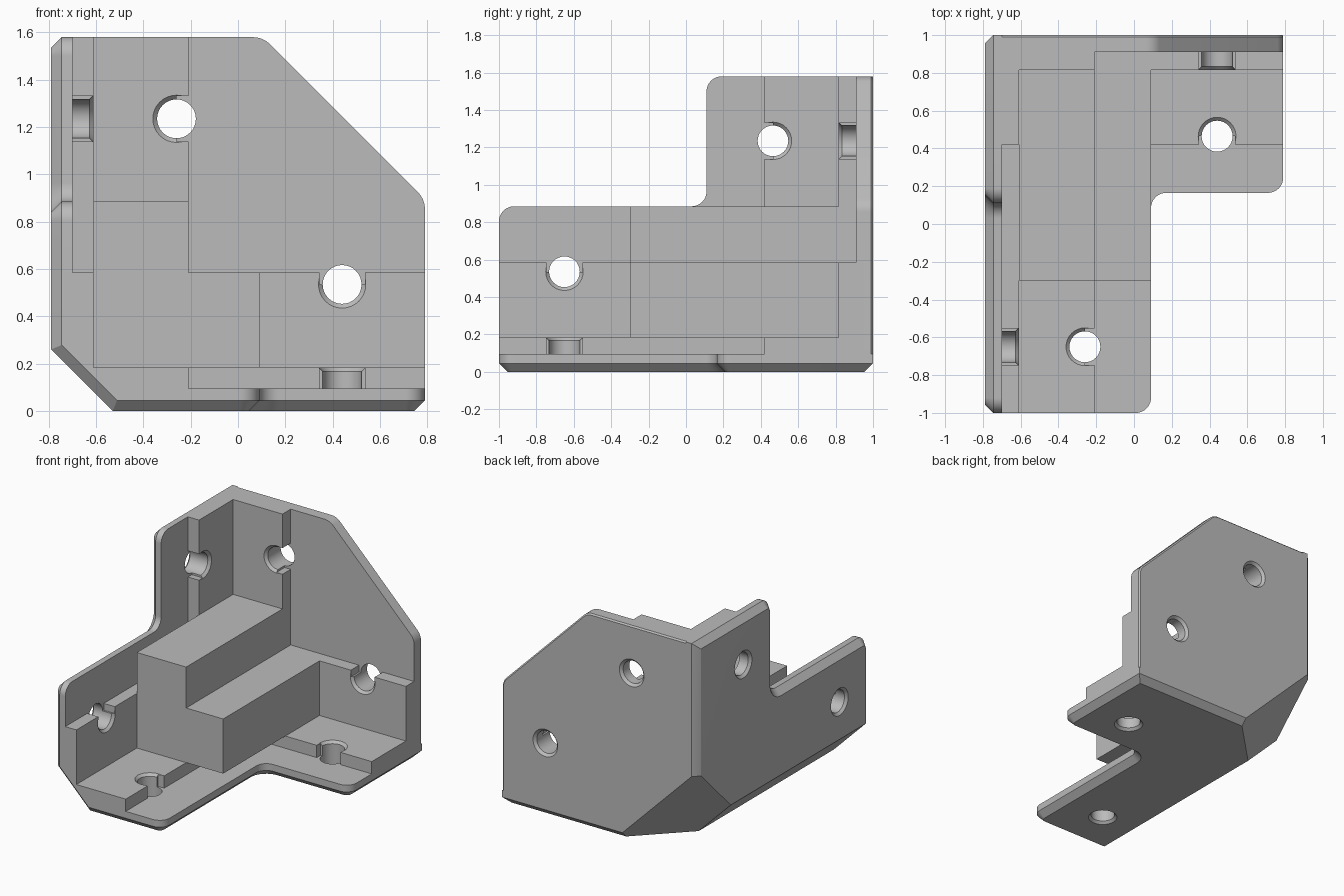
import bpy, bmesh, math
from mathutils import Vector

if "Cube" in bpy.data.objects:
    bpy.data.objects.remove(bpy.data.objects["Cube"])

R = 0.08        # plate corner radius
C = 0.045       # chamfer on the outer edges


def place(axis, depth, p, q):
    co = [p, q]
    co.insert(axis, depth)
    return Vector(co)


def make_object(name, bm):
    bmesh.ops.recalc_face_normals(bm, faces=bm.faces)
    mesh = bpy.data.meshes.new(name)
    bm.to_mesh(mesh)
    bm.free()
    obj = bpy.data.objects.new(name, mesh)
    bpy.context.collection.objects.link(obj)
    return obj


def rounded(corners, steps=8):
    """Counter-clockwise profile; each corner is (p, q) or (p, q, radius)."""
    pts = []
    for i, c in enumerate(corners):
        p = Vector(c[:2])
        if len(c) == 2:
            pts.append(p)
            continue
        u = (Vector(corners[i - 1][:2]) - p).normalized()
        v = (Vector(corners[(i + 1) % len(corners)][:2]) - p).normalized()
        r = c[2]
        t = r / math.tan(u.angle(v) / 2)
        mid = p + (u + v).normalized() * math.hypot(t, r)
        a, b = p + u * t - mid, p + v * t - mid
        pts += [mid + a.lerp(b, k / steps).normalized() * r for k in range(steps + 1)]
    return pts


def inset(pts, d):
    out = []
    for i, p in enumerate(pts):
        e = (p - pts[i - 1]).normalized()
        f = (pts[(i + 1) % len(pts)] - p).normalized()
        n, m = Vector((-e.y, e.x)), Vector((-f.y, f.x))
        out.append(p + (n + m) * (d / (1 + n.dot(m))))
    return out


def loft(name, axis, layers):
    """Solid through rings of (depth, points) along an axis."""
    bm = bmesh.new()
    rings = [[bm.verts.new(place(axis, d, *p)) for p in pts] for d, pts in layers]
    for a, b in zip(rings, rings[1:]):
        for i in range(len(a)):
            bm.faces.new((a[i - 1], a[i], b[i], b[i - 1]))
    bm.faces.new(rings[0])
    bm.faces.new(rings[-1])
    return make_object(name, bm)


def plate(name, axis, inner, outer, chamfer, corners):
    pts = rounded(corners)
    edge = outer - math.copysign(chamfer, outer - inner)
    return loft(name, axis, [(inner, pts), (edge, pts), (outer, inset(pts, chamfer))])


def prism(name, axis, d0, d1, corners):
    pts = rounded(corners)
    return loft(name, axis, [(d0, pts), (d1, pts)])


def combine(base, other, operation):
    mod = base.modifiers.new("combine", "BOOLEAN")
    mod.operation, mod.solver, mod.object = operation, "EXACT", other
    bpy.context.view_layer.objects.active = base
    bpy.ops.object.modifier_apply(modifier=mod.name)
    bpy.data.objects.remove(other)


# Three plates: side, floor and back
bracket = plate("corner_bracket", 0, -0.70, -0.79, C, [
    (-1, 0), (1, 0), (1, 1.58), (0.11, 1.58, R), (0.11, 0.885, R), (-1, 0.885, R)])
parts = [
    plate("floor_plate", 2, 0.095, 0, C, [
        (-0.79, -1), (0.09, -1, R), (0.09, 0.165, R), (0.79, 0.165, R),
        (0.79, 1), (-0.79, 1)]),
    plate("back_plate", 1, 0.91, 1, 0.01, [
        (-0.79, 0), (0.79, 0), (0.79, 0.895, 0.1), (0.105, 1.58, 0.1), (-0.79, 1.58)]),
    # Raised pads on the inner faces
    prism("side_pad", 0, -0.74, -0.61, [
        (-1, 0.05), (0.95, 0.05), (0.95, 1.58), (0.42, 1.58), (0.42, 0.585), (-1, 0.585)]),
    prism("floor_pad", 2, 0.05, 0.185, [
        (-0.74, -1), (-0.21, -1), (-0.21, 0.42), (0.79, 0.42), (0.79, 0.95), (-0.74, 0.95)]),
    prism("back_pad", 1, 0.815, 0.95, [
        (-0.74, 0.05), (0.79, 0.05), (0.79, 0.585), (-0.21, 0.585), (-0.21, 1.58),
        (-0.74, 1.58)]),
    # Stepped block in the middle
    prism("stepped_block", 1, -0.3, 0.85, [
        (-0.61, 0.185), (0.09, 0.185), (0.09, 0.585), (-0.21, 0.585), (-0.21, 0.885),
        (-0.61, 0.885)]),
]
for part in parts:
    combine(bracket, part, "UNION")

# Convex envelope: chamfers the outer edges and bevels the lower corner
half, centre = Vector((0.79, 1, 0.79)), Vector((0, 0, 0.79))
bm = bmesh.new()
bmesh.ops.create_cube(bm, size=2)
for v in bm.verts:
    v.co = Vector(a * b for a, b in zip(v.co, half)) + centre
cuts = [((-1, 0, 1), C), ((-1, -1, 0), C), ((-1, 1, 0), C), ((0, -1, -1), C),
        ((0, 1, -1), C), ((1, 0, -1), C), ((-1, 0, -1), 0.26),
        ((-1, 1, -1), 0.65), ((-1, -math.sqrt(2), -1), 0.324)]
for normal, depth in cuts:
    n = Vector(normal)
    reach = sum(abs(a) * b for a, b in zip(n, half)) - depth
    cut = bmesh.ops.bisect_plane(
        bm, geom=bm.verts[:] + bm.edges[:] + bm.faces[:], dist=1e-5,
        plane_co=centre + n * (reach / n.length_squared), plane_no=n, clear_outer=True)
    bmesh.ops.holes_fill(bm, edges=[e for e in bm.edges if e.is_boundary], sides=0)
combine(bracket, make_object("envelope", bm), "INTERSECT")


# Screw holes, countersunk at both ends, each with a slot to the pad edge
def circle(p, q, r, n=32):
    return [Vector((p + r * math.cos(k * math.tau / n), q + r * math.sin(k * math.tau / n)))
            for k in range(n)]


def screw_hole(axis, outer, wall, pad, p, q, slot):
    s = math.copysign(1, pad - outer)
    profile = [(outer - s * 0.02, 0.1), (outer, 0.1), (outer + s * 0.018, 0.082),
               (pad - s * 0.018, 0.082), (pad, 0.1), (pad + s * 0.02, 0.1)]
    combine(bracket, loft("hole_cutter", axis, [(d, circle(p, q, r)) for d, r in profile]),
            "DIFFERENCE")
    along, w = Vector(slot), 0.096
    side = Vector((-along.y, along.x)) * w
    c = Vector((p, q))
    box = [c - side, c + along * 0.12 - side, c + along * 0.12 + side, c + side]
    combine(bracket, loft("slot_cutter", axis, [(wall, box), (pad + s * 0.02, box)]),
            "DIFFERENCE")


faces = {0: (-0.79, -0.70, -0.61), 1: (1, 0.91, 0.815), 2: (0, 0.095, 0.185)}
for axis, p, q, slot in [
        (0, 0.465, 1.235, (-1, 0)), (0, -0.65, 0.535, (0, 1)),
        (1, -0.26, 1.235, (1, 0)), (1, 0.44, 0.535, (0, 1)),
        (2, -0.26, -0.65, (1, 0)), (2, 0.44, 0.465, (0, -1))]:
    screw_hole(axis, *faces[axis], p, q, slot)

# Single grey finish
grey = bpy.data.materials.new("plain_grey")
grey.use_nodes = True
colour = (0.5, 0.5, 0.5, 1)
grey.diffuse_color = colour
grey.node_tree.nodes["Principled BSDF"].inputs["Base Color"].default_value = colour
bracket.data.materials.clear()
bracket.data.materials.append(grey)

bpy.ops.object.select_all(action="DESELECT")
bracket.select_set(True)
bpy.context.view_layer.objects.active = bracket
bpy.ops.object.shade_smooth_by_angle(angle=math.radians(30))
